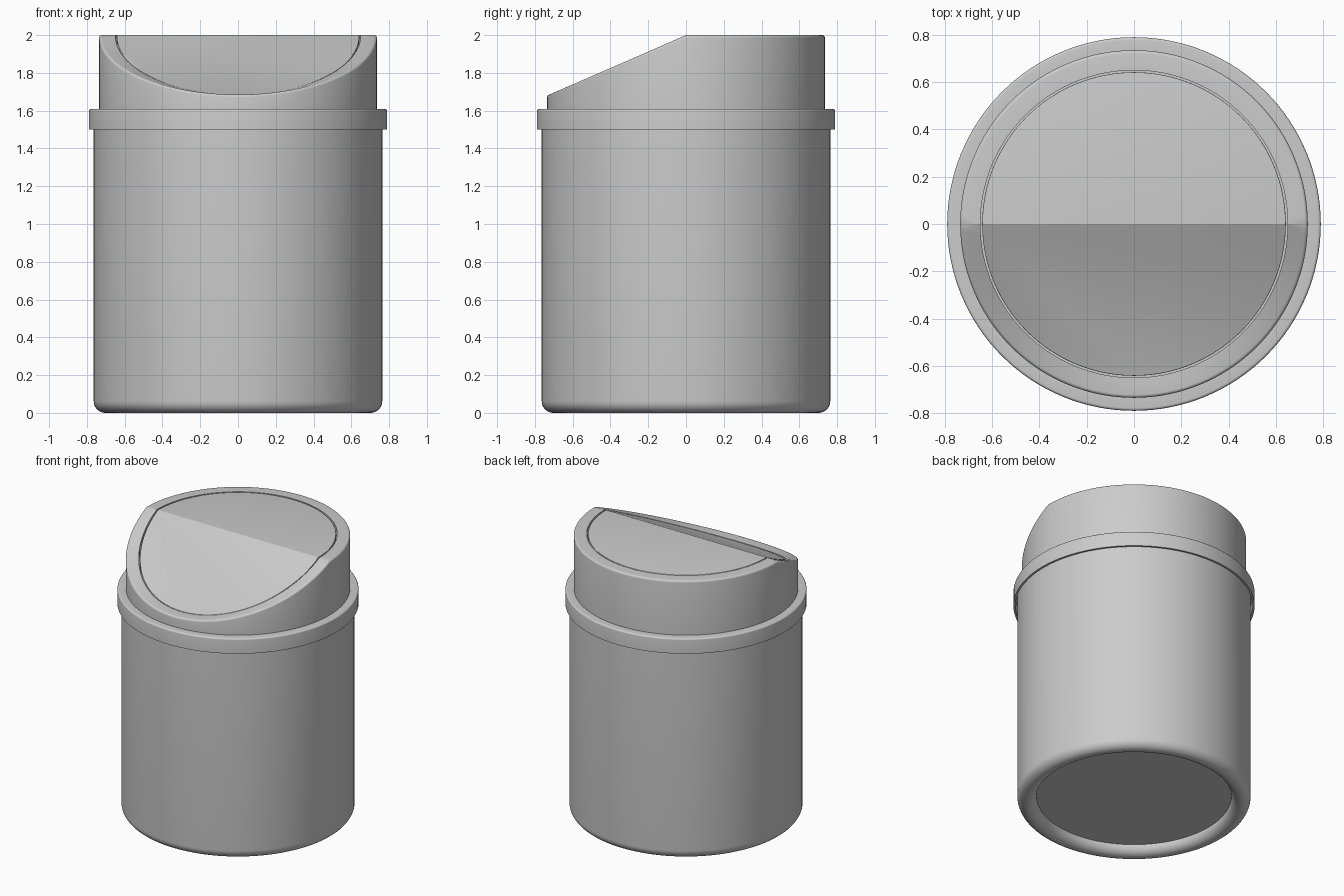
import bpy, bmesh
from math import sin, cos, pi, radians

if "Cube" in bpy.data.objects:
    bpy.data.objects.remove(bpy.data.objects["Cube"])

SEG = 128     # sides of every round part
DROP = 0.315  # how far the lid top slopes down at the front


def lathe(name, profile, closed=False):
    """Spin (radius, z, slope) points; slope = 1 makes a ring follow the sloped lid top."""
    bm = bmesh.new()
    rings = []
    for r, z, slope in profile:
        ring = []
        for i in range(SEG):
            a = 2 * pi * i / SEG
            fall = slope * DROP * max(0.0, -sin(a))
            ring.append(bm.verts.new((r * cos(a), r * sin(a), z - fall)))
        rings.append(ring)
    pairs = list(zip(rings, rings[1:]))
    if closed:
        pairs.append((rings[-1], rings[0]))
    else:
        # Caps are two half discs so they can fold along the hinge line
        half = SEG // 2
        for ring in (rings[0], rings[-1]):
            bm.faces.new(ring[:half + 1])
            bm.faces.new(ring[half:] + ring[:1])
    for lo, hi in pairs:
        for i in range(SEG):
            j = (i + 1) % SEG
            bm.faces.new((lo[i], lo[j], hi[j], hi[i]))
    bmesh.ops.recalc_face_normals(bm, faces=bm.faces)
    mesh = bpy.data.meshes.new(name)
    bm.to_mesh(mesh)
    bm.free()
    obj = bpy.data.objects.new(name, mesh)
    bpy.context.collection.objects.link(obj)
    bpy.ops.object.select_all(action='DESELECT')
    obj.select_set(True)
    bpy.context.view_layer.objects.active = obj
    bpy.ops.object.shade_smooth_by_angle(angle=radians(24))
    return obj


def arc(r, z, rad, start, end, steps, slope=0):
    """Rounded corner in the profile, angles in degrees."""
    pts = []
    for k in range(steps + 1):
        a = radians(start + (end - start) * k / steps)
        pts.append((r + rad * cos(a), z + rad * sin(a), slope))
    return pts


# Hollow bin body: recessed base, rounded foot ring, straight wall
lathe("bin_body",
      [(0.637, 0.063, 0)]
      + arc(0.701, 0.063, 0.063, 180, 360, 16)
      + [(0.764, 1.57, 0), (0.744, 1.57, 0), (0.744, 0.083, 0)])

# Lid: overhanging collar, upright wall, sloped rim around the opening
lathe("lid",
      [(0.776, 1.50, 0), (0.79, 1.50, 0)]
      + arc(0.778, 1.597, 0.012, 0, 90, 5)
      + [(0.735, 1.609, 0)]
      + arc(0.721, 1.986, 0.014, 0, 90, 5, 1)
      + [(0.650, 2.0, 1), (0.650, 1.95, 1), (0.710, 1.95, 1),
         (0.710, 1.58, 0), (0.776, 1.58, 0)],
      closed=True)

# Swing flap folded along the hinge line
lathe("swing_flap",
      [(0.642, 1.965, 1)] + arc(0.638, 1.996, 0.004, 0, 90, 4, 1))
